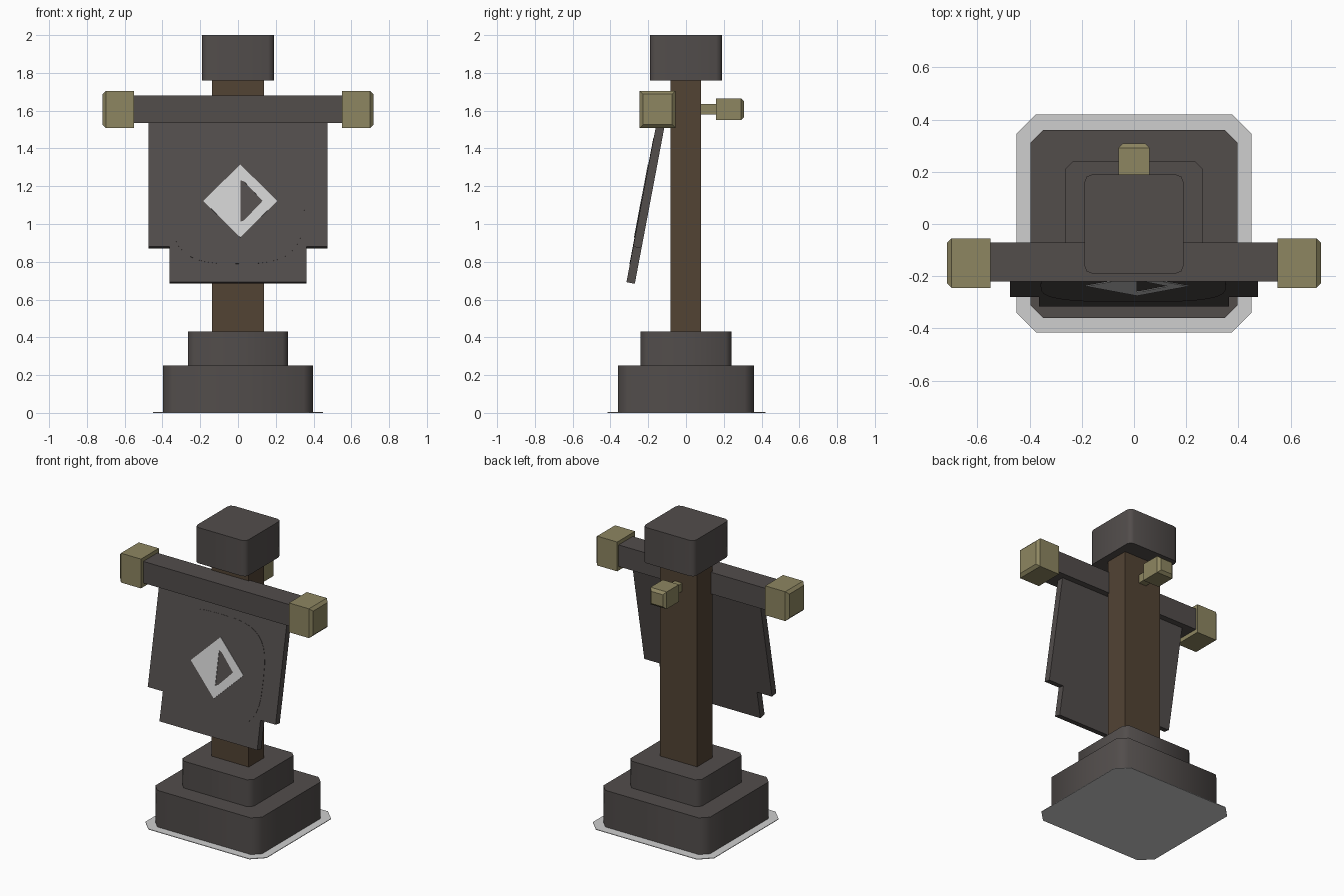
import bpy, bmesh, math
from mathutils import Vector

cube = bpy.data.objects.get("Cube")
if cube:
    bpy.data.objects.remove(cube, do_unlink=True)


def material(name, r, g, b):
    m = bpy.data.materials.new(name)
    m.use_nodes = True
    m.diffuse_color = (r, g, b, 1)
    bsdf = next(n for n in m.node_tree.nodes if n.type == "BSDF_PRINCIPLED")
    bsdf.inputs["Base Color"].default_value = (r, g, b, 1)
    bsdf.inputs["Roughness"].default_value = 0.9
    return m


STONE = material("dark stone", 0.084, 0.074, 0.071)
WOOD = material("brown wood", 0.085, 0.056, 0.034)
BRASS = material("dull brass", 0.27, 0.24, 0.12)
PALE = material("pale grey", 0.62, 0.62, 0.62)


def finish(bm, name, mat, smooth=False):
    bmesh.ops.recalc_face_normals(bm, faces=bm.faces)
    mesh = bpy.data.meshes.new(name)
    bm.to_mesh(mesh)
    bm.free()
    mesh.materials.append(mat)
    ob = bpy.data.objects.new(name, mesh)
    bpy.context.collection.objects.link(ob)
    if smooth:
        bpy.ops.object.select_all(action="DESELECT")
        ob.select_set(True)
        bpy.context.view_layer.objects.active = ob
        bpy.ops.object.shade_smooth_by_angle(angle=math.radians(50))
    return ob


def box(name, mat, x, y, z, bevel=0, segments=1, end=None, smooth=False):
    """Box from ranges; bevels its upright edges, or the rim of the end facing `end`."""
    bm = bmesh.new()
    bmesh.ops.create_cube(bm, size=1)
    for v in bm.verts:
        v.co = [(r[0] + r[1]) / 2 + c * (r[1] - r[0]) for c, r in zip(v.co, (x, y, z))]
    if bevel:
        if end:
            rim = [f for f in bm.faces if f.normal.dot(Vector(end)) > 0.9]
            edges = list(rim[0].edges)
        else:
            edges = [e for e in bm.edges if abs(e.verts[0].co.z - e.verts[1].co.z) > 1e-4]
        bmesh.ops.bevel(bm, geom=edges, offset=bevel, segments=segments,
                        profile=0.5, affect="EDGES")
    return finish(bm, name, mat, smooth)


def sheet(name, mat, outline, y0, y1):
    """Extrude an x-z outline between two depths."""
    bm = bmesh.new()
    face = bm.faces.new([bm.verts.new((px, y0, pz)) for px, pz in outline])
    out = bmesh.ops.extrude_face_region(bm, geom=[face])
    for v in out["geom"]:
        if isinstance(v, bmesh.types.BMVert):
            v.co.y = y1
    return finish(bm, name, mat)


# Stepped foot, post and head block
box("ground_plate", PALE, (-0.45, 0.45), (-0.415, 0.42), (0, 0.004), 0.075)
box("base", STONE, (-0.397, 0.397), (-0.36, 0.36), (0.004, 0.25), 0.05, smooth=True)
box("base_step", STONE, (-0.265, 0.265), (-0.24, 0.24), (0.25, 0.43), 0.03, smooth=True)
box("post", WOOD, (-0.138, 0.138), (-0.083, 0.08), (0.43, 1.77))
box("head_block", STONE, (-0.19, 0.19), (-0.19, 0.19), (1.76, 2.0), 0.03, 2, smooth=True)

# Crossbar with capped ends
box("crossbar", STONE, (-0.56, 0.56), (-0.22, -0.07), (1.535, 1.68))
for side, label in ((1, "left"), (-1, "right")):
    span = sorted((side * 0.55, side * 0.717))
    box(label + "_cap", BRASS, span, (-0.245, -0.055), (1.508, 1.705),
        0.018, end=(side, 0, 0))

# Peg on the back of the post
box("back_peg", BRASS, (-0.028, 0.028), (0.07, 0.17), (1.58, 1.636))
box("back_peg_knob", BRASS, (-0.06, 0.06), (0.16, 0.308), (1.55, 1.665),
    0.017, end=(0, 1, 0))

# Hanging banner, modelled upright and then tilted
half = [(0.475, 0.03), (0.475, -0.666), (0.363, -0.666), (0.363, -0.857)]
FRONT = -0.0225
banner = sheet("banner", STONE, half + [(-px, pz) for px, pz in reversed(half)],
               -FRONT, FRONT)

# Rounded panel on the banner
rounded = []
for i in range(40):
    a = math.tau * i / 40
    c, s = math.cos(a), math.sin(a)
    rounded.append((0.355 * math.copysign(abs(c) ** 0.62, c) - 0.003,
                    0.338 * math.copysign(abs(s) ** 0.62, s) - 0.42))
panel = sheet("banner_panel", STONE, rounded, FRONT, FRONT - 0.002)

# Painted diamond: a solid half and an open half
CX, CZ, R = 0.012, -0.42, 0.196
solid = [(CX, CZ + R), (CX, CZ - R), (CX - R, CZ)]
opened = [(CX, CZ + R), (CX + R, CZ), (CX, CZ - R), (CX, CZ - 0.112),
          (CX + 0.02, CZ - 0.105), (CX + 0.118, CZ), (CX + 0.02, CZ + 0.105),
          (CX, CZ + 0.112)]
marks = [sheet("diamond_solid_half", PALE, solid, FRONT - 0.002, FRONT - 0.005),
         sheet("diamond_open_half", PALE, opened, FRONT - 0.002, FRONT - 0.005)]

for ob in [banner, panel] + marks:
    ob.location = (0, -0.134, 1.53)
    ob.rotation_euler.x = math.radians(-10.7)
